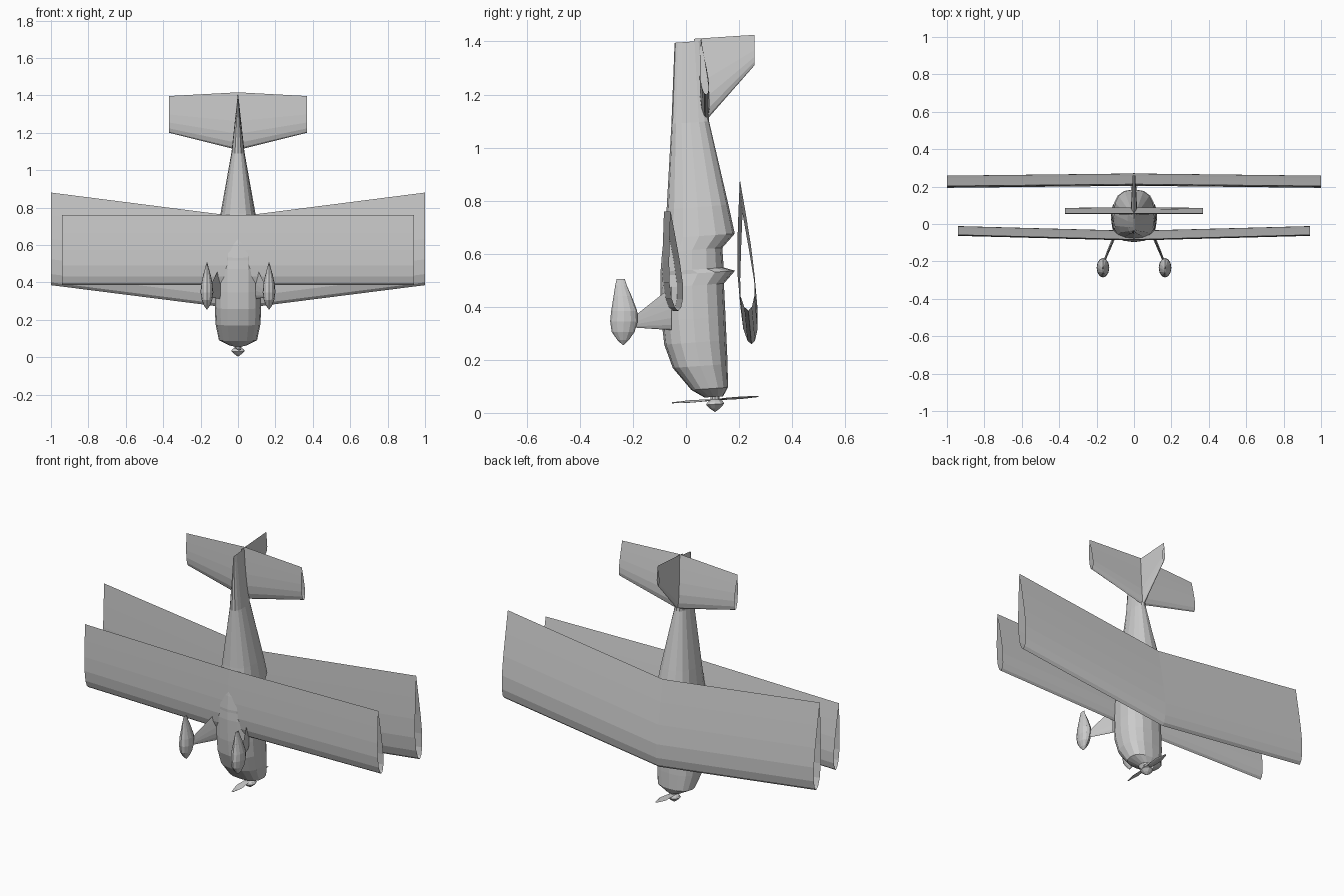
import bpy, bmesh, math
from mathutils import Vector

cube = bpy.data.objects.get("Cube")
if cube:
    bpy.data.objects.remove(cube, do_unlink=True)

grey = bpy.data.materials.new("plain_grey")
grey.use_nodes = True
grey.diffuse_color = (0.6, 0.6, 0.6, 1)
grey.node_tree.nodes["Principled BSDF"].inputs["Base Color"].default_value = (0.6, 0.6, 0.6, 1)


def loft(name, rings):
    """Skin a list of closed rings, leaving the ends open."""
    bm = bmesh.new()
    rows = [[bm.verts.new(p) for p in ring] for ring in rings]
    for a, b in zip(rows, rows[1:]):
        n = len(a)
        for i in range(n):
            j = (i + 1) % n
            bm.faces.new((a[i], a[j], b[j], b[i]))
    bmesh.ops.remove_doubles(bm, verts=bm.verts, dist=0.0003)
    bmesh.ops.recalc_face_normals(bm, faces=bm.faces)
    mesh = bpy.data.meshes.new(name)
    bm.to_mesh(mesh)
    bm.free()
    mesh.materials.append(grey)
    obj = bpy.data.objects.new(name, mesh)
    bpy.context.collection.objects.link(obj)
    return obj


FOIL = [(0, 0), (0.03, 0.45), (0.12, 0.85), (0.28, 1), (0.5, 0.8), (0.75, 0.42), (1, 0)]


def foil(lead, trail, half, normal):
    """Streamlined section from leading point to trailing point."""
    lead, trail, normal = Vector(lead), Vector(trail), Vector(normal)
    upper = [(t, h) for t, h in FOIL]
    lower = [(t, -h) for t, h in FOIL[-2:0:-1]]
    return [lead.lerp(trail, t) + normal * (h * half) for t, h in upper + lower]


def oval(z, y0, y1, w, cx=0.0, power=2.0, sides=16, tilt=0.0):
    """Rounded-square ring across z, spanning y0 to y1 with half width w."""
    mid, r = (y0 + y1) / 2, (y1 - y0) / 2
    ring = []
    for i in range(sides):
        a = 2 * math.pi * i / sides
        c, s = math.cos(a), math.sin(a)
        x = math.copysign(abs(c) ** (2 / power), c) * w
        y = math.copysign(abs(s) ** (2 / power), s) * r + mid
        ring.append((cx + x, y, z + tilt * (y - 0.1)))
    return ring


# Fuselage with cowl, windshield step, cockpit dip and headrest
body = [(0.06, 0.07, 0.14, 0.04), (0.092, 0.02, 0.158, 0.102), (0.18, -0.05, 0.157, 0.12),
        (0.27, -0.082, 0.153, 0.124), (0.36, -0.092, 0.149, 0.122), (0.485, -0.097, 0.143, 0.118),
        (0.53, -0.096, 0.185, 0.115), (0.545, -0.096, 0.142, 0.114), (0.62, -0.09, 0.137, 0.11),
        (0.67, -0.084, 0.184, 0.108), (0.78, -0.073, 0.16, 0.092), (1.1, -0.055, 0.087, 0.035),
        (1.405, -0.043, 0.06, 0.002)]
loft("fuselage", [oval(z, a, b, w, power=2.5, tilt=0.07) for z, a, b, w in body])

# Spinner and hub
hub = [(0.003, 0.001), (0.016, 0.02), (0.032, 0.036), (0.042, 0.03), (0.05, 0.018), (0.065, 0.018)]
loft("spinner", [oval(z, 0.11 - r, 0.11 + r, r, sides=10, tilt=0.07) for z, r in hub])

# Two-bladed propeller with twisted blades
blades = []
for d, half in ((-0.163, 0.004), (-0.1, 0.018), (-0.04, 0.014), (0.04, 0.014), (0.1, 0.018), (0.163, 0.004)):
    pitch = math.copysign(0.25, d) * half
    z = 0.05 + 0.07 * d
    blades.append(foil((half, 0.111 + d, z + pitch), (-half, 0.111 + d, z - pitch), 0.002, (0, 0, 1)))
loft("propeller", blades)


def wing(name, span, root, tip, half_root, half_tip):
    """Mirrored lifting surface; root and tip give (lead y, z, trail y, z)."""
    rings = []
    for x, (ly, lz, ty, tz), half in ((-span, tip, half_tip), (0, root, half_root), (span, tip, half_tip)):
        rings.append(foil((x, ly, lz), (x, ty, tz), half, (0, 1, 0)))
    loft(name, rings)


# Wings and tailplane
wing("upper_wing", 1.0, (0.247, 0.258, 0.213, 0.752), (0.235, 0.385, 0.203, 0.88), 0.032, 0.032)
wing("lower_wing", 0.94, (-0.054, 0.385, -0.083, 0.76), (-0.029, 0.385, -0.058, 0.76), 0.025, 0.025)
wing("tailplane", 0.37, (0.076, 1.108, 0.056, 1.416), (0.076, 1.2, 0.056, 1.396), 0.018, 0.015)

# Tail fin
loft("tail_fin", [foil((0, 0.03, 1.05), (0, 0.03, 1.41), 0.02, (1, 0, 0)),
                  foil((0, 0.258, 1.31), (0, 0.258, 1.425), 0.007, (1, 0, 0))])

# Landing gear legs and teardrop wheel fairings
pod = [(0.255, -0.237, 0.001, 0.001), (0.275, -0.237, 0.022, 0.016), (0.305, -0.237, 0.043, 0.028),
       (0.345, -0.234, 0.052, 0.034), (0.385, -0.233, 0.049, 0.032), (0.44, -0.239, 0.034, 0.02),
       (0.48, -0.245, 0.022, 0.009), (0.505, -0.246, 0.015, 0.002)]
for side, s in (("left", 1), ("right", -1)):
    loft(side + "_gear_leg", [foil((s * 0.1, -0.055, 0.312), (s * 0.1, -0.055, 0.475), 0.009, (s, 0, 0)),
                              foil((s * 0.16, -0.2, 0.322), (s * 0.16, -0.2, 0.36), 0.006, (s, 0, 0))])
    loft(side + "_wheel_fairing", [oval(z, y - ry, y + ry, rx, cx=s * 0.166, sides=12) for z, y, ry, rx in pod])
